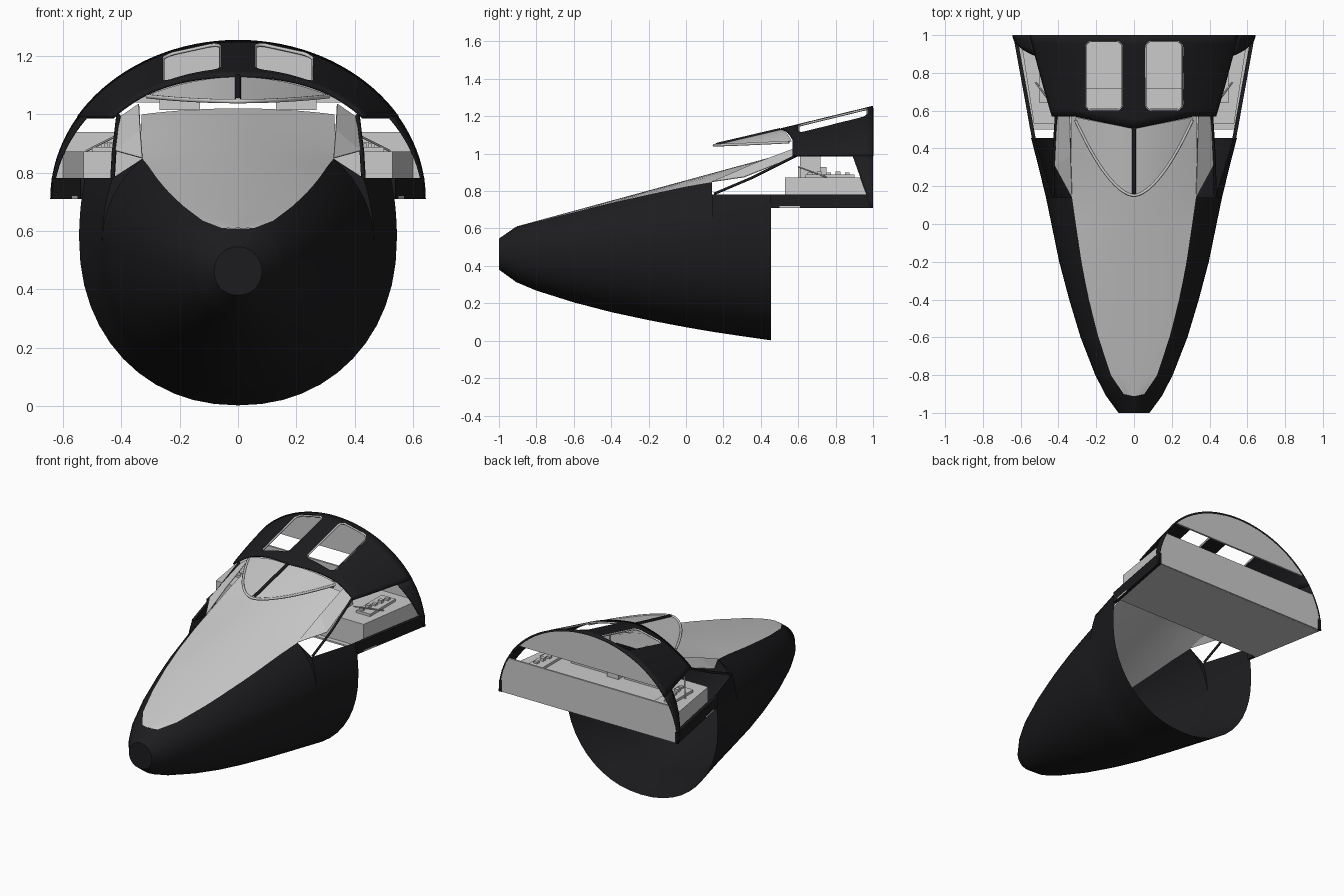
import bpy, bmesh
from math import sin, cos, asin, acos, sqrt, pi
from mathutils import Vector

if "Cube" in bpy.data.objects:
    bpy.data.objects.remove(bpy.data.objects["Cube"])

dark = bpy.data.materials.new("dark_paint")
dark.diffuse_color = (0.012, 0.012, 0.014, 1)
dark.use_nodes = True
dark.node_tree.nodes["Principled BSDF"].inputs["Base Color"].default_value = dark.diffuse_color


def make(name, verts, faces, mat=None, smooth=True, thick=0):
    me = bpy.data.meshes.new(name)
    me.from_pydata([tuple(v) for v in verts], [], faces)
    bm = bmesh.new()
    bm.from_mesh(me)
    bmesh.ops.remove_doubles(bm, verts=bm.verts, dist=1e-5)
    bmesh.ops.recalc_face_normals(bm, faces=bm.faces)
    bm.to_mesh(me)
    bm.free()
    ob = bpy.data.objects.new(name, me)
    bpy.context.collection.objects.link(ob)
    if mat:
        me.materials.append(mat)
    if thick:
        m = ob.modifiers.new("thickness", 'SOLIDIFY')
        m.thickness, m.offset = thick, 0
    if smooth:
        bpy.context.view_layer.objects.active = ob
        ob.select_set(True)
        bpy.ops.object.shade_smooth_by_angle(angle=0.5)
        ob.select_set(False)
    return ob


def grid(name, f, us, vs, mat=None, thick=0, cap=False):
    """Surface f(u, v) sampled over the values us and vs."""
    n = len(vs)
    verts = [f(u, v) for u in us for v in vs]
    faces = [(i * n + j, i * n + j + 1, (i + 1) * n + j + 1, (i + 1) * n + j)
             for i in range(len(us) - 1) for j in range(n - 1)]
    if cap:
        faces.append(tuple(range(n)))
    return make(name, verts, faces, mat, thick=thick)


def prism(name, pts, z0, z1, mat=None):
    n = len(pts)
    verts = [(x, y, z) for z in (z0, z1) for x, y in pts]
    faces = [tuple(range(n)), tuple(range(n, 2 * n))]
    faces += [(i, (i + 1) % n, n + (i + 1) % n, n + i) for i in range(n)]
    return make(name, verts, faces, mat, smooth=False)


def box(name, x0, x1, y0, y1, z0, z1, mat=None):
    return prism(name, [(x0, y0), (x1, y0), (x1, y1), (x0, y1)], z0, z1, mat)


def tube(name, pts, r, mat=None, cyclic=False):
    cu = bpy.data.curves.new(name, 'CURVE')
    cu.dimensions, cu.bevel_depth, cu.bevel_resolution = '3D', r, 1
    sp = cu.splines.new('POLY')
    sp.points.add(len(pts) - 1)
    for p, q in zip(sp.points, pts):
        p.co = (*q, 1)
    sp.use_cyclic_u = cyclic
    ob = bpy.data.objects.new(name, cu)
    bpy.context.collection.objects.link(ob)
    if mat:
        cu.materials.append(mat)
    return ob


def span(a, b, n):
    return [a + (b - a) * i / n for i in range(n + 1)]


# Nose hull: y, half width, bottom z, widest z, upper edge x, upper edge z
stations = [(-1, .082, .38, .463, 0, .546), (-.91, .148, .315, .475, .0, .608),
            (-.9, .153, .31, .476, .055, .61), (-.8, .205, .268, .49, .122, .636),
            (-.6, .283, .205, .505, .188, .686), (-.4, .343, .153, .52, .24, .735),
            (-.2, .396, .11, .535, .278, .781), (0, .437, .072, .55, .308, .824),
            (.14, .466, .048, .56, .328, .848), (.1401, .466, .048, .56, .43, .782),
            (.3, .505, .024, .57, .48, .782), (.455, .545, .002, .575, .525, .782)]


def hull(st, s):
    y, w, zb, zc, xe, ze = st
    a = abs(s)
    if a < .6:
        t = a / .6 * pi / 2
        x, z = w * sin(t) ** .94, zc - (zc - zb) * cos(t) ** .94
    else:
        t = (a - .6) / .4 * acos(xe / w)
        h = (ze - zc) / sqrt(1 - (xe / w) ** 2)
        x, z = w * cos(t), zc + h * sin(t)
    return (x if s > 0 else -x, y, z)


grid("nose_hull", hull, stations, span(-1, 1, 40), dark, cap=True)

# Upper nose panel between the hull edges, carried back under the windshield
rows = [(-.91, .01, .609)] + [(s[0], s[4], s[5]) for s in stations[2:9]]
rows += [(.36, .335, .92), (.6, .33, 1.0)]


def panel(r, s):
    y, w, ze = r
    top = .61 + .272 * (y + .91)
    return (w * s, y, ze + (top - ze) * (1 - s * s))


grid("upper_nose_panel", panel, rows, span(-1, 1, 10))


# Cockpit roof surface, elliptical in section
def A(y):
    return .56 + (y - .55) * .178


def H(y):
    return .43 + (y - .55) * .244


def low(y, z):
    return acos((z - .71) / H(y))


def shell(phi, y):
    return (A(y) * sin(phi), y, .71 + H(y) * cos(phi))


def roof(v, s):
    front = .505 + .065 * min(1, abs(s) * 1.5)
    y = front + (1 - front) * v
    return shell(s * low(y, .99), y)


roof_ob = grid("cockpit_roof", roof, span(0, 1, 10), span(-1, 1, 36), dark, thick=.012)


# Overhead windows cut with rounded cutters, plus pale rims
def rounded(x0, x1, y0, y1, r):
    pts = []
    for k, (cx, cy) in enumerate([(x1 - r, y1 - r), (x0 + r, y1 - r), (x0 + r, y0 + r), (x1 - r, y0 + r)]):
        pts += [(cx + r * cos(k * pi / 2 + a), cy + r * sin(k * pi / 2 + a)) for a in span(0, pi / 2, 5)]
    return pts


for side in (-1, 1):
    x0, x1 = sorted((.06 * side, .258 * side))
    pts = rounded(x0, x1, .6, .97, .035)
    cut = prism("overhead_window_cutter", pts, .95, 1.4)
    cut.hide_render = True
    cut.hide_set(True)
    m = roof_ob.modifiers.new("window", 'BOOLEAN')
    m.operation, m.object, m.solver = 'DIFFERENCE', cut, 'EXACT'
    tube("overhead_window_rim", [shell(asin(x / A(y)), y) for x, y in pts], .006, cyclic=True)

    # Rear side pillar tapering down behind the side window
    def pillar(v, q):
        z = .99 - .28 * q
        y = .89 + .1 * q
        y += (1.0 - y) * v
        x, y, z = shell(low(y, z), y)
        return (x * side, y, z)
    grid("rear_pillar", pillar, span(0, 1, 3), span(0, 1, 10), dark, thick=.008)

    # Sill wall below the side window
    prism("side_sill", [(side * .54, .45), (side * .64, 1), (side * .62, 1), (side * .52, .45)], .71, .782, dark)

    # Diagonal window post
    tube("front_post", [(side * .43, .15, .785), (side * .425, .35, .87), (side * .41, .6, .995)], .008, dark)

    # Shoulder plate beside the nose panel
    make("shoulder_plate", [(side * x, y, z) for x, y, z in
         [(.328, .14, .85), (.42, .31, .875), (.405, .6, .99), (.34, .6, 1.035), (.335, .36, .945)]],
         [(0, 1, 4), (1, 2, 3, 4)], smooth=False, thick=.004)


# Windshield: glass, lower rim and centre bar
def windshield(v, s):
    yb, zb = .15 + .4 * abs(s) ** 1.7, 1.045 + .017 * s * s
    yt, zt = .505 + .06 * abs(s), 1.128 - .062 * s * s
    return (.31 * s, yb + (yt - yb) * v, zb + (zt - zb) * v)


grid("windshield_glass", windshield, span(0, 1, 6), span(-1, 1, 24))
tube("windshield_rim", [windshield(0, s) for s in span(-1, 1, 24)], .008)
tube("windshield_centre_bar", [windshield(v, 0) for v in (.03, .5, 1)], .011, dark)


# Rear bulkhead: half ellipse split by an open slot
def bulkhead(name, z0, z1):
    pts = [shell(low(1, z), 1) for z in span(z0, z1, 14)]
    pts += [(-x, y, z) for x, y, z in reversed(pts) if x > 1e-6]
    make(name, [(x * .995, .992, z) for x, y, z in pts], [tuple(range(len(pts)))], smooth=False, thick=.012)


bulkhead("rear_bulkhead_upper", 1.04, 1.2475)
bulkhead("rear_bulkhead_lower", .711, .94)

# Cockpit floor and raised console
prism("cockpit_floor", [(-.55, .5), (.55, .5), (.635, .99), (-.635, .99)], .71, .72)
prism("console_deck", [(-.53, .53), (.53, .53), (.6, .98), (-.6, .98)], .72, .872)

# Instruments and fittings on the deck
for side in (-1, 1):
    box("instrument_block", side * .06, side * .32, .61, .72, .872, .985)
    box("glareshield_unit", side * .13, side * .27, .585, .6, 1.015, 1.055)
    box("side_console", side * .4, side * .5, .64, .9, .872, .888)
    for i in range(5):
        y = .65 + .05 * i
        box("control_box", side * (.415 + .01 * i), side * (.44 + .01 * i), y, y + .025, .888, .9 + .006 * (i % 2))
    tube("window_brace", [(side * .41, .6, .93), (side * .52, .75, .875)], .004)
box("centre_pedestal", -.04, .04, .6, .75, .872, .93)
